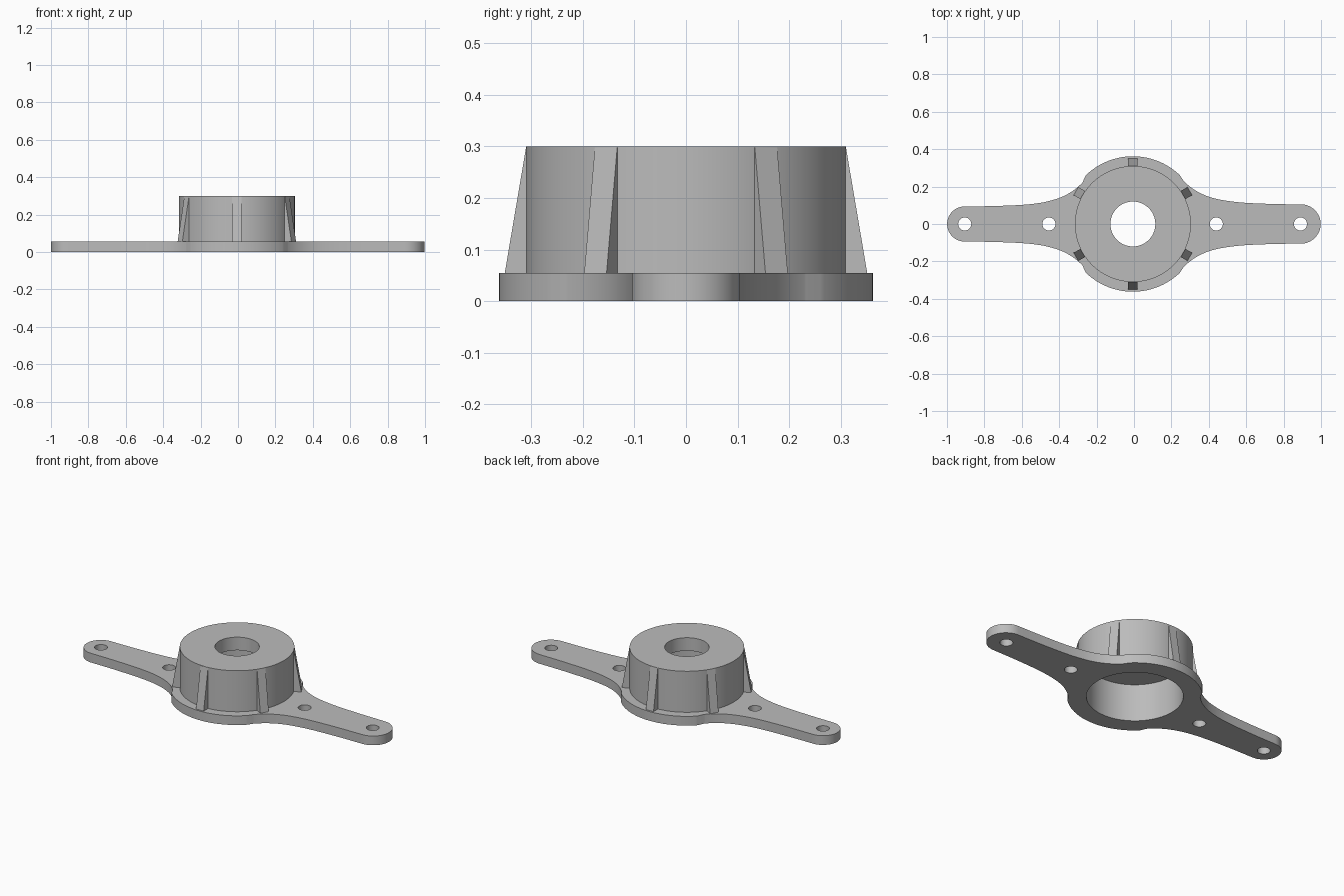
import bpy, bmesh, math
from mathutils import Matrix, Vector

cube = bpy.data.objects.get("Cube")
if cube:
    bpy.data.objects.remove(cube, do_unlink=True)

CX = -0.006          # hub axis
PLATE = 0.055        # plate thickness
TOP = 0.30
HUB_R, BORE_R, CAVITY_R, CEILING = 0.31, 0.12, 0.259, 0.222

grey = bpy.data.materials.new("plain_grey")
grey.use_nodes = True
colour = (0.5, 0.5, 0.5, 1)
grey.diffuse_color = colour
for node in grey.node_tree.nodes:
    if node.type == 'BSDF_PRINCIPLED':
        node.inputs["Base Color"].default_value = colour


def finish(bm, name, closed=True):
    if closed:
        bmesh.ops.recalc_face_normals(bm, faces=bm.faces[:])
    mesh = bpy.data.meshes.new(name)
    bm.to_mesh(mesh)
    bm.free()
    obj = bpy.data.objects.new(name, mesh)
    bpy.context.collection.objects.link(obj)
    mesh.materials.append(grey)
    bpy.ops.object.select_all(action='DESELECT')
    obj.select_set(True)
    bpy.context.view_layer.objects.active = obj
    bpy.ops.object.shade_smooth_by_angle(angle=math.radians(30))
    return obj


def arc(cx, r, start, end, n):
    return [(cx + r * math.cos(math.radians(start + (end - start) * i / n)),
             r * math.sin(math.radians(start + (end - start) * i / n)))
            for i in range(n + 1)]


def arm_edge(side, tip, width):
    """Upper edge of one arm from its tip to the disc, flaring smoothly."""
    points = [(side * x, y) for x, y in arc(tip, width, 0, 90, 16)]
    inner, n = 0.27, 28
    for i in range(1, n + 1):
        u = inner + (tip - inner) * (1 - i / n) ** 1.6
        flare = 0.095 * math.exp((0.305 - u) / 0.12)
        flare *= min(1, (tip - u) / 0.2)
        points.append((side * u + (CX if i > n // 2 else CX * (i / n)), width + flare))
    return points


# Flat plate: central disc with two flared arms, hub opening and screw holes
right = arm_edge(1, 0.893, 0.105)
left = arm_edge(-1, 0.905, 0.094)
upper = right + arc(CX, 0.362, 46, 134, 48) + left[::-1]
outline = upper + [(x, -y) for x, y in upper[-2:0:-1]]
loops = [outline, arc(CX, CAVITY_R, 0, 360, 96)[:-1]]
for x in (0.89, 0.44, -0.455, -0.905):
    loops.append(arc(x, 0.035, 0, 360, 32)[:-1])

bm = bmesh.new()
for loop in loops:
    verts = [bm.verts.new((x, y, 0)) for x, y in loop]
    for a, b in zip(verts, verts[1:] + verts[:1]):
        bm.edges.new((a, b))
bmesh.ops.triangle_fill(bm, use_beauty=True, edges=bm.edges[:], normal=(0, 0, 1))
top = bmesh.ops.extrude_face_region(bm, geom=bm.faces[:])
bmesh.ops.translate(bm, vec=(0, 0, PLATE),
                    verts=[g for g in top["geom"] if isinstance(g, bmesh.types.BMVert)])
finish(bm, "base_plate")

# Hub: a cup with a wide cavity below and a smaller bore through its top
profile = [(HUB_R, PLATE), (HUB_R, TOP), (BORE_R, TOP), (BORE_R, CEILING),
           (CAVITY_R, CEILING), (CAVITY_R, PLATE)]
bm = bmesh.new()
n = 96
rings = []
for r, z in profile:
    rings.append([bm.verts.new((x, y, z)) for x, y in arc(CX, r, 0, 360, n)[:-1]])
for lower, higher in zip(rings, rings[1:]):
    for i in range(n):
        j = (i + 1) % n
        bm.faces.new((lower[i], lower[j], higher[j], higher[i]))
finish(bm, "hub", closed=False)

# Six tapered ribs around the hub
wedge = [(0.29, PLATE - 0.005), (0.352, PLATE - 0.005), (0.31, TOP - 0.002), (0.29, TOP - 0.002)]
for k in range(6):
    bm = bmesh.new()
    face = bm.faces.new([bm.verts.new((r, -0.025, z)) for r, z in wedge])
    side = bmesh.ops.extrude_face_region(bm, geom=[face])
    bmesh.ops.translate(bm, vec=(0, 0.05, 0),
                        verts=[g for g in side["geom"] if isinstance(g, bmesh.types.BMVert)])
    turn = Matrix.Translation(Vector((CX, 0, 0))) @ Matrix.Rotation(math.radians(30 + 60 * k), 4, 'Z')
    bmesh.ops.transform(bm, matrix=turn, verts=bm.verts[:])
    finish(bm, f"rib_{k + 1}")
